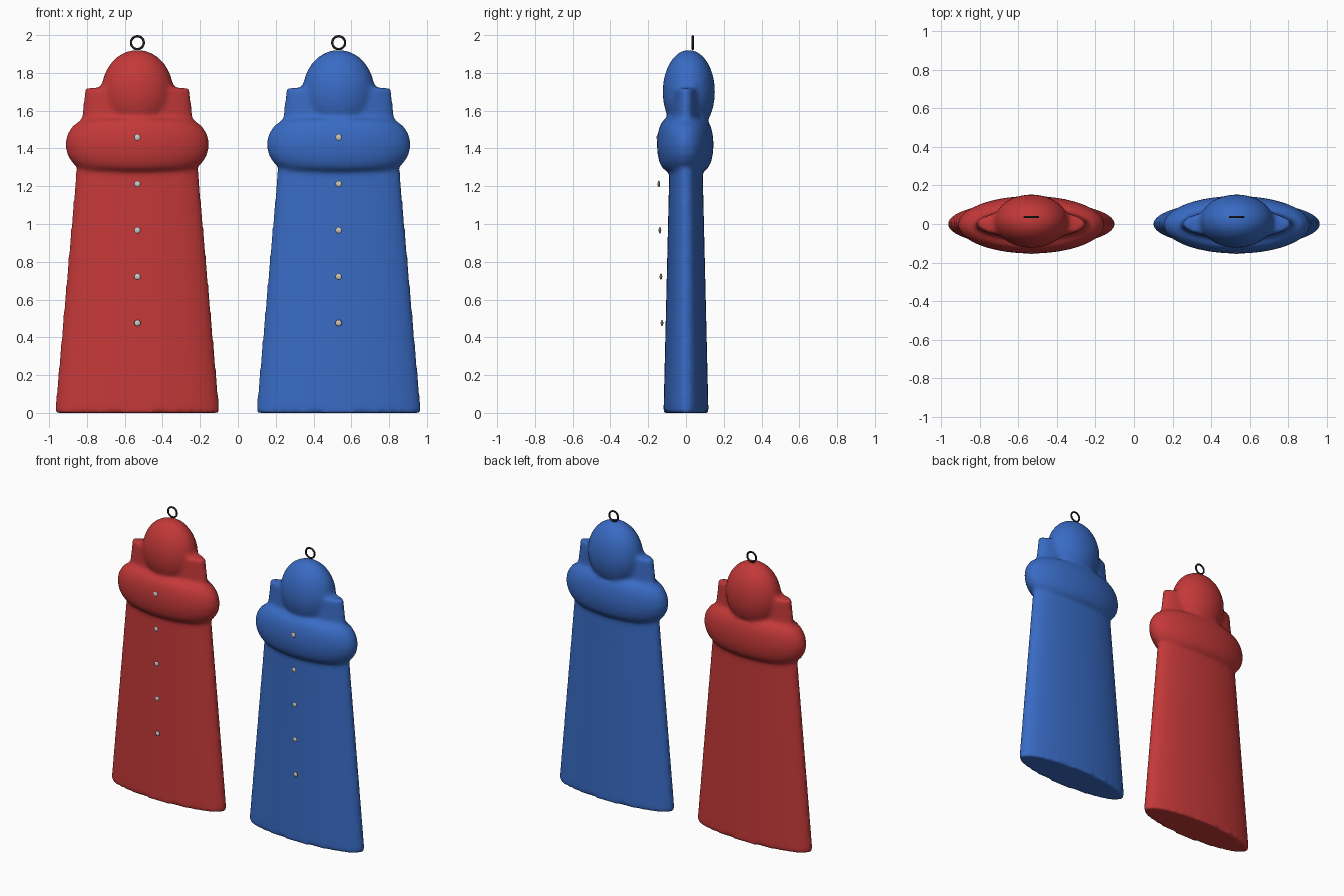
import bpy, bmesh, math
from mathutils import Matrix, Vector

if "Cube" in bpy.data.objects:
    bpy.data.objects.remove(bpy.data.objects["Cube"])


def material(name, rgb):
    m = bpy.data.materials.new(name)
    m.diffuse_color = (*rgb, 1)
    m.use_nodes = True
    m.node_tree.nodes["Principled BSDF"].inputs["Base Color"].default_value = m.diffuse_color
    return m


RED = material("red cloth", (0.55, 0.04, 0.04))
BLUE = material("blue cloth", (0.04, 0.145, 0.55))
SILVER = material("silver button", (0.58, 0.60, 0.60))
TAN = material("pale brass button", (0.62, 0.56, 0.46))
BLACK = material("black metal", (0.015, 0.015, 0.015))


def finish(name, bm, mat):
    bmesh.ops.recalc_face_normals(bm, faces=bm.faces)
    me = bpy.data.meshes.new(name)
    bm.to_mesh(me)
    bm.free()
    me.materials.append(mat)
    for p in me.polygons:
        p.use_smooth = True
    ob = bpy.data.objects.new(name, me)
    bpy.context.collection.objects.link(ob)
    return ob


def add_torus(bm, centre, major, minor, n=64, k=16):
    """Ring around z: major = (x, y) radii of the path, minor = (x, y, z) tube radii."""
    rings = []
    for i in range(n):
        a = 2 * math.pi * i / n
        c, s = math.cos(a), math.sin(a)
        rings.append([bm.verts.new(centre + Vector((
            c * (major[0] + minor[0] * math.cos(b)),
            s * (major[1] + minor[1] * math.cos(b)),
            minor[2] * math.sin(b)))) for b in (2 * math.pi * j / k for j in range(k))])
    for i in range(n):
        for j in range(k):
            p, q = rings[i], rings[(i + 1) % n]
            bm.faces.new((p[j], q[j], q[(j + 1) % k], p[(j + 1) % k]))


def add_ball(bm, centre, radii, segs=32):
    bmesh.ops.create_uvsphere(bm, u_segments=segs, v_segments=segs // 2, radius=1,
                              matrix=Matrix.Translation(centre) @ Matrix.Diagonal((*radii, 1)))


def coat(label, x, cloth, button_mat):
    # tapering flat body, up to the shoulders
    bm = bmesh.new()
    rings = []
    for z, rx, ry in ((0, 0.437, 0.119), (1.3, 0.323, 0.088), (1.72, 0.278, 0.072)):
        rings.append([bm.verts.new((x + rx * math.cos(a), ry * math.sin(a), z))
                      for a in (2 * math.pi * i / 64 for i in range(64))])
    for lo, hi in zip(rings, rings[1:]):
        for i in range(64):
            j = (i + 1) % 64
            bm.faces.new((lo[i], lo[j], hi[j], hi[i]))
    bm.faces.new(rings[0][::-1])
    bm.faces.new(rings[-1])
    # rolled collar and hood
    add_torus(bm, Vector((x, -0.004, 1.42)), (0.255, 0.100), (0.127, 0.050, 0.138))
    add_ball(bm, (x, 0.015, 1.70), (0.192, 0.139, 0.223))
    ob = finish(label + "_coat", bm, cloth)
    # fuse the parts and soften the joins
    rm = ob.modifiers.new("fuse", 'REMESH')
    rm.mode = 'VOXEL'
    rm.voxel_size = 0.013
    rm.use_smooth_shade = True
    sm = ob.modifiers.new("soften", 'SMOOTH')
    sm.factor = 0.5
    sm.iterations = 10

    # row of buttons down the front
    for i in range(5):
        z = 1.458 - 0.2455 * i
        bm = bmesh.new()
        add_ball(bm, (x, -0.149 + 0.0055 * i, z), (0.017, 0.007, 0.017), 16)
        finish(f"{label}_button_{i + 1}", bm, button_mat)

    # hanging ring
    bm = bmesh.new()
    add_torus(bm, Vector((0, 0, 0)), (0.034, 0.034), (0.006, 0.006, 0.006), 40, 10)
    bmesh.ops.transform(bm, verts=bm.verts, matrix=Matrix.Translation((x, 0.036, 1.96))
                        @ Matrix.Rotation(math.pi / 2, 4, 'X'))
    finish(label + "_hanging_ring", bm, BLACK)


coat("red", -0.533, RED, SILVER)
coat("blue", 0.533, BLUE, TAN)
